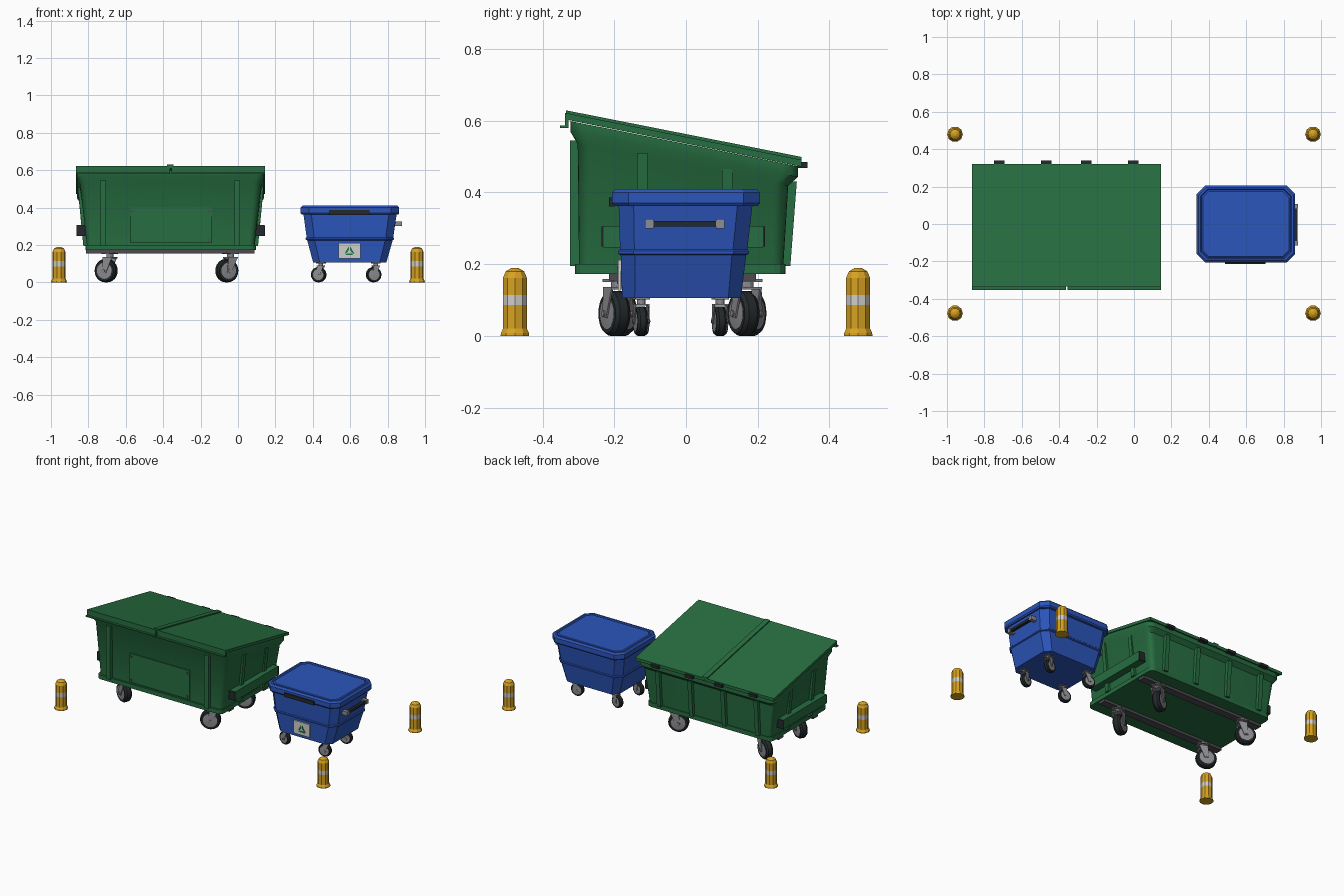
import bpy, bmesh, math
from mathutils import Matrix, Vector

if "Cube" in bpy.data.objects:
    bpy.data.objects.remove(bpy.data.objects["Cube"])


def material(name, rgb):
    m = bpy.data.materials.new(name)
    m.diffuse_color = (*rgb, 1)
    m.use_nodes = True
    m.node_tree.nodes["Principled BSDF"].inputs["Base Color"].default_value = m.diffuse_color
    return m


GREEN = material("bin_green", (0.02, 0.155, 0.052))
BLUE = material("bin_blue", (0.025, 0.092, 0.5))
YELLOW = material("bollard_yellow", (0.68, 0.36, 0.015))
WHITE = material("pale_grey", (0.62, 0.62, 0.6))
STEEL = material("steel_grey", (0.27, 0.27, 0.29))
RAIL = material("dark_steel", (0.075, 0.07, 0.08))
BLACK = material("black_rubber", (0.017, 0.022, 0.024))
SIGN = material("sign_green", (0.015, 0.19, 0.06))


def finish(name, bm, mat, smooth=False, matrix=None):
    bmesh.ops.recalc_face_normals(bm, faces=bm.faces)
    if matrix:
        bm.transform(matrix)
    me = bpy.data.meshes.new(name)
    bm.to_mesh(me)
    bm.free()
    for m in (mat if isinstance(mat, list) else [mat]):
        me.materials.append(m)
    ob = bpy.data.objects.new(name, me)
    bpy.context.collection.objects.link(ob)
    if smooth:
        bpy.context.view_layer.objects.active = ob
        ob.select_set(True)
        bpy.ops.object.shade_smooth_by_angle(angle=math.radians(35))
        ob.select_set(False)
    return ob


def box(name, x, y, z, mat, matrix=None):
    return prism(name, [(x[0], z[0]), (x[1], z[0]), (x[1], z[1]), (x[0], z[1])],
                 "y", y[0], y[1], mat, matrix)


def prism(name, pts, axis, a, b, mat, matrix=None):
    """Extrude a profile: (y, z) points along x, or (x, z) points along y."""
    bm = bmesh.new()
    ends = []
    for d in (a, b):
        ends.append([bm.verts.new((d, p, q) if axis == "x" else (p, d, q)) for p, q in pts])
        bm.faces.new(ends[-1])
    n = len(pts)
    for i in range(n):
        j = (i + 1) % n
        bm.faces.new((ends[0][i], ends[0][j], ends[1][j], ends[1][i]))
    return finish(name, bm, mat, matrix=matrix)


def loft(name, rings, mat, seg=1, smooth=False):
    """Stack rounded rectangles: (x0, x1, y0, y1, corner, z, slope along y)."""
    bm = bmesh.new()
    loops = []
    for x0, x1, y0, y1, c, z, slope in rings:
        loop = []
        for k, (cx, cy) in enumerate([(x1 - c, y1 - c), (x0 + c, y1 - c),
                                      (x0 + c, y0 + c), (x1 - c, y0 + c)]):
            for s in range(seg + 1):
                a = (k + s / seg) * math.pi / 2
                x, y = cx + c * math.cos(a), cy + c * math.sin(a)
                loop.append(bm.verts.new((x, y, z + slope * y)))
        loops.append(loop)
    n = len(loops[0])
    for lo, hi in zip(loops, loops[1:]):
        for i in range(n):
            bm.faces.new((lo[i], lo[(i + 1) % n], hi[(i + 1) % n], hi[i]))
    bm.faces.new(loops[0])
    bm.faces.new(loops[-1])
    return finish(name, bm, mat, smooth=smooth)


def lathe(name, profile, sides, mats, bands=(), smooth=False, matrix=None):
    """Revolve (radius, z) points about z; bands lists the strips using mats[1]."""
    bm = bmesh.new()
    loops = [[bm.verts.new((r * math.cos(2 * math.pi * i / sides),
                            r * math.sin(2 * math.pi * i / sides), z))
              for i in range(sides)] for r, z in profile]
    for k, (lo, hi) in enumerate(zip(loops, loops[1:])):
        for i in range(sides):
            f = bm.faces.new((lo[i], lo[(i + 1) % sides], hi[(i + 1) % sides], hi[i]))
            f.material_index = 1 if k in bands else 0
    bm.faces.new(loops[0])
    bm.faces.new(loops[-1])
    return finish(name, bm, mats, smooth, matrix)


def caster(name, x, y, r, w, top, yaw, trail):
    """Swivel caster: wheel in a fork under a stem and plate."""
    base = Matrix.Translation((x, y, 0)) @ Matrix.Rotation(yaw, 4, "Z")
    axle = base @ Matrix.Translation((-trail, 0, r)) @ Matrix.Rotation(math.pi / 2, 4, "X")
    h = w / 2
    lathe(name + "_tyre", [(r * .7, -h), (r * .88, -h), (r, -h * .55), (r, h * .55),
                           (r * .88, h), (r * .7, h)], 24, [BLACK], smooth=True, matrix=axle)
    lathe(name + "_hub", [(r * .25, -h * 1.15), (r * .7, -h * 1.02), (r * .7, h * 1.02),
                          (r * .25, h * 1.15)], 20, [STEEL], smooth=True, matrix=axle)
    lathe(name + "_axle", [(r * .14, -h * 1.6), (r * .14, h * 1.6)], 8, [STEEL], matrix=axle)
    for s in (-1, 1):
        a, b = sorted((s * h * 1.2, s * h * 1.42))
        prism(name + "_fork", [(-trail - r * .18, r * .85), (-trail + r * .2, r * .8),
                               (r * .42, r * 2.12), (-r * .42, r * 2.12)], "y", a, b, STEEL, base)
    box(name + "_crown", (-r * .45, r * .45), (-h * 1.42, h * 1.42), (r * 2.06, r * 2.18), STEEL, base)
    lathe(name + "_stem", [(r * .3, r * 2.1), (r * .3, top)], 12, [STEEL], matrix=base)
    box(name + "_plate", (-r * .55, r * .55), (-r * .5, r * .5), (top - r * .12, top), STEEL, base)


# ---- Large green container ----
CX, SL = -0.36, -0.198


def flip(sx):
    return Matrix.Translation((CX, 0, 0)) @ Matrix.Scale(sx, 4, Vector((1, 0, 0)))


loft("container_body", [
    (-.805, .085, -.298, .27, .03, .175, 0),
    (-.845, .125, -.302, .285, .04, .475, SL),
    (-.862, .14, -.322, .312, .045, .505, SL),
    (-.862, .14, -.322, .312, .045, .535, SL)], GREEN, seg=5, smooth=True)
loft("container_base_lip", [(-.815, .095, -.31, .277, .03, .172, 0),
                            (-.815, .095, -.31, .277, .03, .2, 0)], GREEN, seg=3)
lid_profile = [(-.338, .622), (.322, .491), (.322, .472), (-.328, .602),
               (-.328, .58), (-.352, .58), (-.352, .587), (-.338, .587)]
prism("lid_left", lid_profile, "x", -.867, -.364, GREEN)
prism("lid_right", lid_profile, "x", -.356, .145, GREEN)
prism("lid_seam_strip", [(-.335, .629), (.322, .499), (.322, .48), (-.335, .61)],
      "x", -.38, -.346, GREEN)

# Stiffening ribs on all four sides
for x in (-.722, -.005):
    prism("front_rib", [(-.29, .195), (-.324, .195), (-.324, .545), (-.29, .545)],
          "x", x - .015, x + .015, GREEN)
for x in (-.722, -.48, -.24, -.005):
    prism("back_rib", [(.25, .195), (.291, .195), (.309, .43), (.25, .43)],
          "x", x - .014, x + .014, GREEN)
for sx in (-1, 1):
    for y, top in ((-.122, .51), (.115, .465)):
        prism("side_rib", [(.42, .195), (.467, .195), (.472 + .08 * (top - .2), top), (.42, top)],
              "y", y - .014, y + .014, GREEN, flip(sx))
    # Lifting pockets with dark ends
    box("lift_pocket", (.44, .503), (-.23, .215), (.247, .307), GREEN, flip(sx))
    for y in (-.235, .215):
        box("pocket_end", (.455, .504), (y, y + .005), (.249, .305), BLACK, flip(sx))

# Bolted front panel
box("front_panel", (-.575, -.14), (-.308, -.298), (.21, .4), GREEN)
for x in (-.565, -.155):
    for z in (.225, .38):
        lathe("panel_bolt", [(.008, 0), (.008, .006)], 8, [RAIL],
              matrix=Matrix.Translation((x, -.307, z)) @ Matrix.Rotation(math.pi / 2, 4, "X"))

# Hinges along the low edge
for x in (-.72, -.47, -.255, -.005):
    box("hinge", (x - .028, x + .028), (.31, .339), (.468, .485), BLACK)

# Undercarriage rails and casters
for y in (-.19, .17):
    box("under_rail", (-.812, .087), (y - .025, y + .025), (.155, .174), RAIL)
    for x, yaw in ((-.685, -.45), (-.04, .45)):
        caster("container_caster", x, y, .0625, .046, .158, yaw, .022)

# ---- Small blue bin ----
loft("blue_body", [
    (.402, .793, -.178, .153, .035, .105, 0),
    (.37, .827, -.182, .168, .04, .225, 0),
    (.362, .835, -.189, .175, .042, .229, 0),
    (.362, .835, -.189, .175, .042, .237, 0),
    (.367, .83, -.184, .171, .04, .241, 0),
    (.349, .849, -.188, .186, .042, .37, 0)], BLUE)


def lid_ring(inset, z):
    return (.335 + inset, .862 - inset, -.206 + inset, .206 - inset, .045 - inset * .4, z, 0)


loft("blue_lid", [lid_ring(.006, .362), lid_ring(0, .37), lid_ring(0, .4), lid_ring(.01, .41),
                  lid_ring(.02, .41), lid_ring(.025, .402), lid_ring(.033, .409)], BLUE)
box("front_grip", (.487, .702), (-.214, -.2), (.361, .386), BLACK)

# Side push handle
for y in (-.103, .095):
    box("handle_bracket", (.82, .877), (y - .012, y + .012), (.3, .326), STEEL)
box("handle_bar", (.856, .874), (-.092, .084), (.305, .321), BLACK)

# Label plate with a three-part triangle
box("label", (.537, .655), (-.19, -.181), (.127, .211), WHITE)
for k in range(3):
    a = math.radians(90 + 120 * k)
    b = a + math.radians(120)
    pts = []
    for r, t in ((.036, .1), (.036, .85), (.017, .85), (.017, .1)):
        pts.append((.596 + r * (math.cos(a) * (1 - t) + math.cos(b) * t),
                    .163 + r * (math.sin(a) * (1 - t) + math.sin(b) * t)))
    prism("triangle_bar", pts, "y", -.192, -.189, SIGN)

for y in (-.125, .095):
    for x, yaw in ((.443, -.2), (.737, .2)):
        caster("blue_caster", x, y, .041, .028, .107, yaw, .012)

# ---- Corner bollards ----
for x in (-.957, .957):
    for y in (-.477, .48):
        lathe("bollard", [(.042, 0), (.041, .008), (.035, .02), (.035, .086), (.035, .114),
                          (.035, .162), (.027, .18), (.009, .19)], 10, [YELLOW, WHITE],
              bands=(3,), matrix=Matrix.Translation((x, y, 0)))
